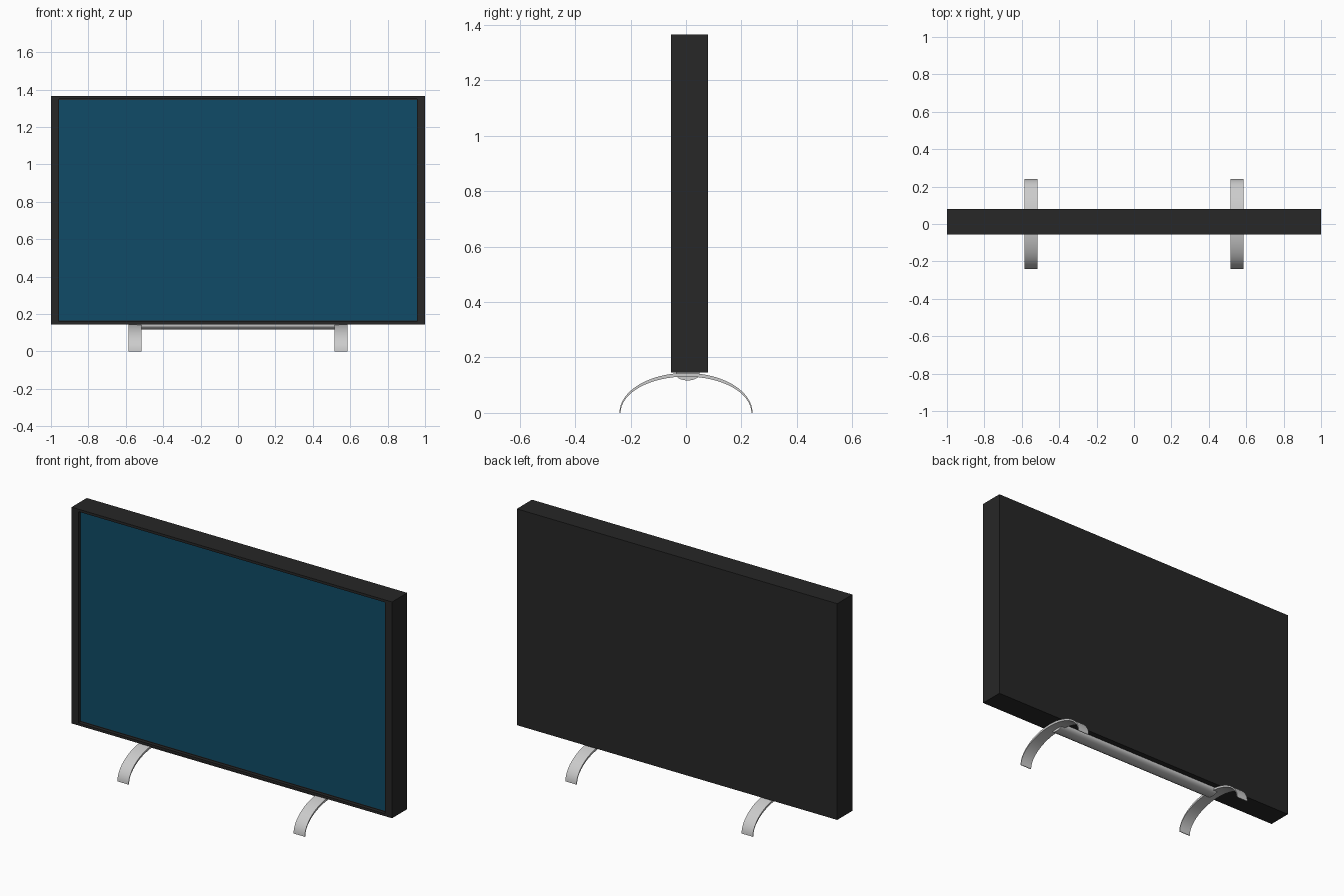
import bpy, bmesh, math
from mathutils import Vector

if "Cube" in bpy.data.objects:
    bpy.data.objects.remove(bpy.data.objects["Cube"])


def material(name, rgb):
    m = bpy.data.materials.new(name)
    m.diffuse_color = (*rgb, 1)
    m.use_nodes = True
    m.node_tree.nodes["Principled BSDF"].inputs["Base Color"].default_value = m.diffuse_color
    return m


def finish(name, bm, mat=None, smooth=False):
    bmesh.ops.recalc_face_normals(bm, faces=bm.faces)
    me = bpy.data.meshes.new(name)
    bm.to_mesh(me)
    bm.free()
    ob = bpy.data.objects.new(name, me)
    bpy.context.collection.objects.link(ob)
    if mat:
        me.materials.append(mat)
    if smooth:
        bpy.ops.object.select_all(action='DESELECT')
        ob.select_set(True)
        bpy.context.view_layer.objects.active = ob
        bpy.ops.object.shade_smooth_by_angle(angle=math.radians(35))
    return ob


def box(lo, hi):
    bm = bmesh.new()
    bmesh.ops.create_cube(bm, size=1)
    lo, hi = Vector(lo), Vector(hi)
    for v in bm.verts:
        v.co = Vector(l + (c + 0.5) * (h - l) for l, h, c in zip(lo, hi, v.co))
    return bm


def extrude_x(name, profile, x0, x1):
    """Closed (y, z) profile swept along x."""
    bm = bmesh.new()
    a, b = ([bm.verts.new((x, y, z)) for y, z in profile] for x in (x0, x1))
    n = len(profile)
    for i in range(n):
        j = (i + 1) % n
        bm.faces.new((a[i], a[j], b[j], b[i]))
    bm.faces.new(a)
    bm.faces.new(b)
    return finish(name, bm, smooth=True)


def ellipse(cy, cz, ry, rz, a0, a1, n):
    return [(cy + ry * math.cos(t), cz + rz * math.sin(t))
            for t in (a0 + (a1 - a0) * i / n for i in range(n + 1))]


black = material("casing_black", (0.02, 0.02, 0.02))
blue = material("screen_blue", (0.005, 0.07, 0.135))

# Casing with a recessed front
Z0, Z1, FRONT, BACK, DEPTH = 0.145, 1.365, -0.055, 0.08, 0.02
bm = box((-1, FRONT, Z0), (1, BACK, Z1))
bm.normal_update()
face = min(bm.faces, key=lambda f: f.calc_center_median().y)
bmesh.ops.inset_region(bm, faces=[face], thickness=0.02)
for v in face.verts:
    v.co.x = math.copysign(0.957, v.co.x)
rim = bmesh.ops.extrude_face_region(bm, geom=[face])
bmesh.ops.translate(bm, vec=(0, DEPTH, 0),
                    verts=[g for g in rim["geom"] if isinstance(g, bmesh.types.BMVert)])
if face.is_valid:
    bmesh.ops.delete(bm, geom=[face], context='FACES_ONLY')
finish("casing", bm, black)

# Screen panel sitting in the recess
finish("screen", box((-0.957, FRONT + DEPTH - 0.003, Z0 + 0.02),
                     (0.957, FRONT + DEPTH + 0.01, Z1 - 0.02)), blue)

# Arched feet: thin crescent profiles
arch = (ellipse(0, 0, 0.24, 0.144, 0, math.pi, 32)
        + ellipse(0, 0, 0.236, 0.131, math.pi, 0, 32))
for side, cx in (("left", -0.55), ("right", 0.55)):
    extrude_x(side + "_foot", arch, cx - 0.035, cx + 0.035)

# Flattened round bar joining the feet
bar = ellipse(0.006, 0.14, 0.043, 0.023, 0, 2 * math.pi, 32)[:-1]
extrude_x("cross_bar", bar, -0.54, 0.54)
